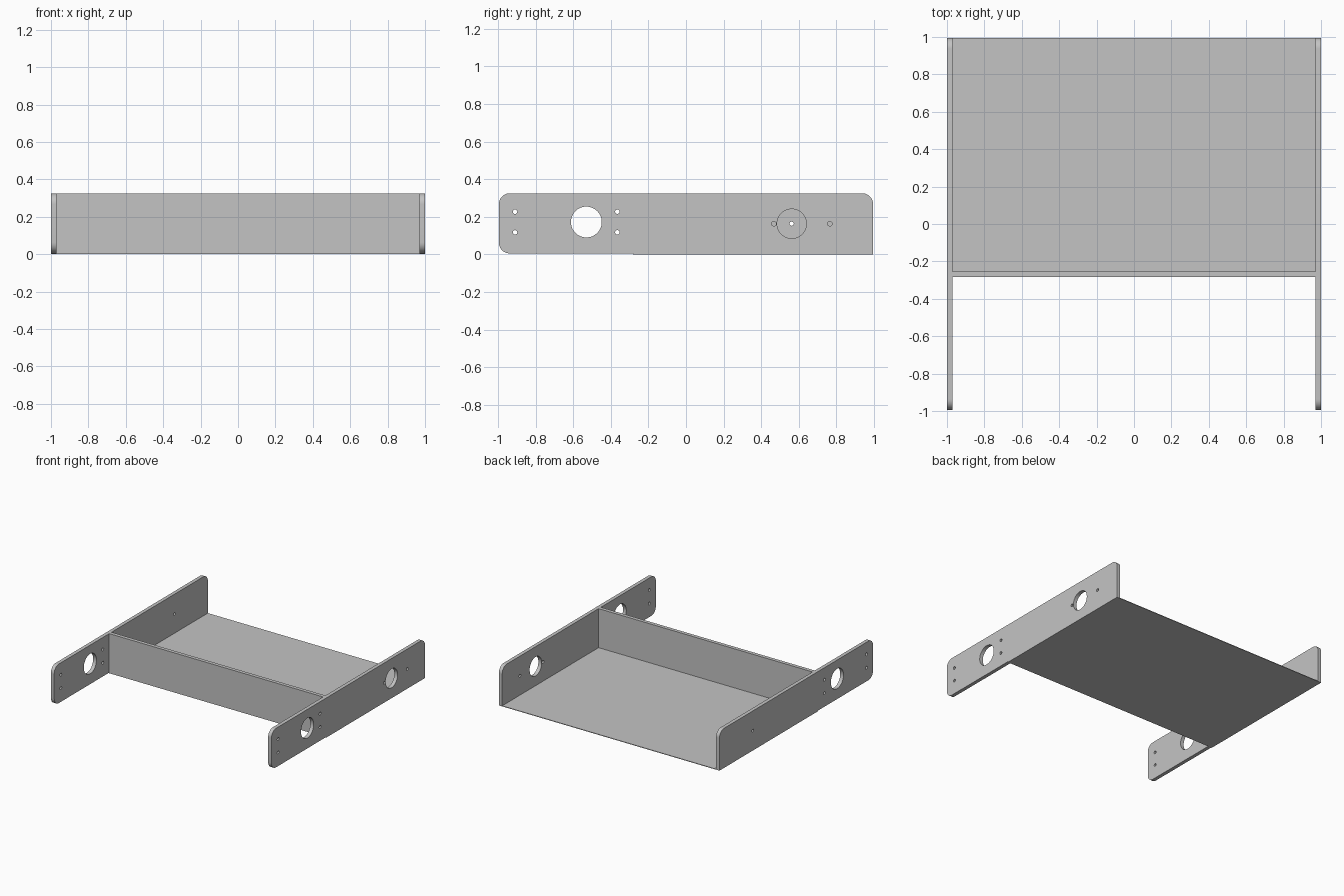
import bpy
import bmesh
from math import radians
from mathutils import Matrix

default = bpy.data.objects.get("Cube")
if default:
    bpy.data.objects.remove(default, do_unlink=True)

WIDTH, DEPTH, HEIGHT = 2.0, 1.99, 0.325
SHEET, FLOOR = 0.03, 0.005
WALL_FRONT = -0.283

grey = bpy.data.materials.new("plain grey")
grey.use_nodes = True
colour = (0.55, 0.55, 0.55, 1)
grey.diffuse_color = colour
grey.node_tree.nodes["Principled BSDF"].inputs["Base Color"].default_value = colour


def finish(name, bm):
    mesh = bpy.data.meshes.new(name)
    bm.to_mesh(mesh)
    bm.free()
    obj = bpy.data.objects.new(name, mesh)
    bpy.context.collection.objects.link(obj)
    mesh.materials.append(grey)
    return obj


def box_mesh(lo, hi):
    bm = bmesh.new()
    size = [b - a for a, b in zip(lo, hi)]
    mid = [(a + b) / 2 for a, b in zip(lo, hi)]
    bmesh.ops.create_cube(bm, size=1, matrix=Matrix.Translation(mid) @ Matrix.Diagonal((*size, 1)))
    return bm


def side_panel(name, side, holes):
    inner, outer = sorted((side * (WIDTH / 2 - SHEET), side * WIDTH / 2))
    bm = box_mesh((inner, -DEPTH / 2, FLOOR), (outer, DEPTH / 2, HEIGHT))
    # Round every corner except the lower back one
    corners = []
    for e in bm.edges:
        a, b = (v.co for v in e.verts)
        along_x = abs(a.x - b.x) > SHEET / 2
        if along_x and not (a.y > 0 and a.z < HEIGHT / 2):
            corners.append(e)
    bmesh.ops.bevel(bm, geom=corners, offset=0.058, segments=10, profile=0.5, affect="EDGES")
    panel = finish(name, bm)

    # Drill the holes with one hidden cutter
    drill = bmesh.new()
    for y, z, r in holes:
        bmesh.ops.create_cone(
            drill, cap_ends=True, segments=48 if r > 0.05 else 16,
            radius1=r, radius2=r, depth=SHEET * 4,
            matrix=Matrix.Translation((side * (WIDTH - SHEET) / 2, y, z)) @ Matrix.Rotation(radians(90), 4, "Y"))
    cutter = finish(name + "_drill", drill)
    cutter.hide_render = True
    bpy.context.view_layer.objects.active = panel
    mod = panel.modifiers.new("holes", "BOOLEAN")
    mod.operation, mod.solver, mod.object = "DIFFERENCE", "EXACT", cutter
    bpy.ops.object.modifier_apply(modifier=mod.name)
    bpy.data.objects.remove(cutter, do_unlink=True)

    bpy.ops.object.select_all(action="DESELECT")
    panel.select_set(True)
    bpy.ops.object.shade_smooth_by_angle(angle=radians(30))


# Front mount: large opening with four screw holes
mount = [(-0.53, 0.172, 0.082)]
mount += [(y, z, 0.012) for y in (-0.909, -0.365) for z in (0.117, 0.227)]

# Rear drive: large opening on the left, a pivot hole on the right
drive = [(0.562, 0.163, 0.078), (0.467, 0.163, 0.012), (0.765, 0.163, 0.012)]
pivot = [(0.562, 0.163, 0.011)]

side_panel("left_side_panel", 1, mount + drive)
side_panel("right_side_panel", -1, mount + pivot)

# Thin floor under the rear bay and the wall that closes it
finish("floor", box_mesh((-WIDTH / 2, WALL_FRONT, 0), (WIDTH / 2, DEPTH / 2, FLOOR)))
inside = WIDTH / 2 - SHEET
finish("cross_wall", box_mesh((-inside, WALL_FRONT, FLOOR), (inside, WALL_FRONT + SHEET, HEIGHT)))
